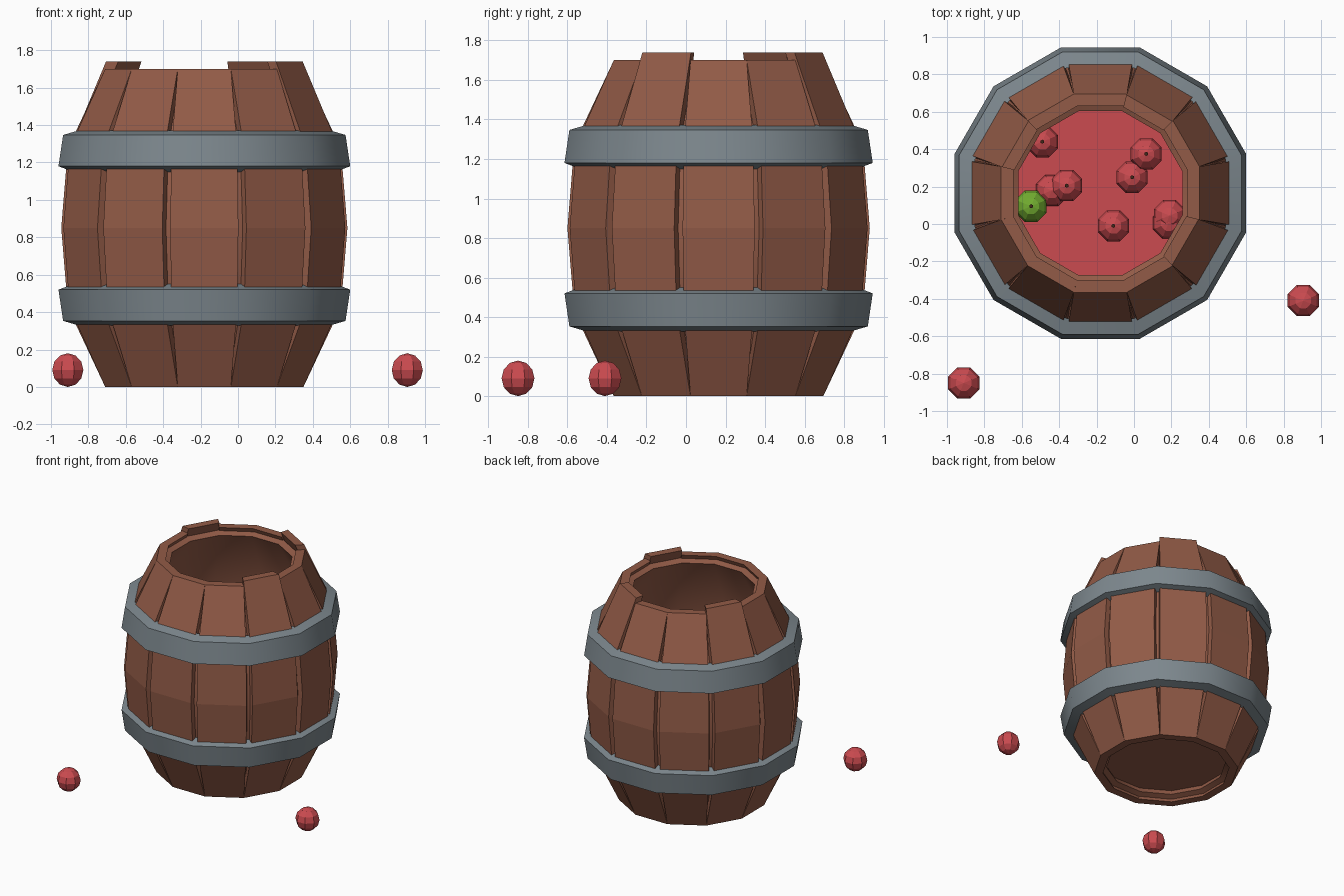
import bpy, bmesh, math
from mathutils import Matrix, Vector

if "Cube" in bpy.data.objects:
    bpy.data.objects.remove(bpy.data.objects["Cube"])

CX, CY = -0.18, 0.165          # barrel axis
N = 12
T15 = math.tan(math.pi / N)


def material(name, rgb):
    m = bpy.data.materials.new(name)
    m.diffuse_color = (*rgb, 1)
    m.use_nodes = True
    m.node_tree.nodes["Principled BSDF"].inputs["Base Color"].default_value = m.diffuse_color
    return m


WOOD = material("wood brown", (0.29, 0.105, 0.063))
METAL = material("hoop grey", (0.205, 0.245, 0.27))
RED = material("apple red", (0.60, 0.07, 0.08))
GREEN = material("apple green", (0.17, 0.42, 0.03))
STEM = material("stem dark brown", (0.05, 0.02, 0.01))


def finish(bm, name, mats, smooth=False):
    bmesh.ops.recalc_face_normals(bm, faces=bm.faces)
    me = bpy.data.meshes.new(name)
    bm.to_mesh(me)
    bm.free()
    for m in mats:
        me.materials.append(m)
    ob = bpy.data.objects.new(name, me)
    bpy.context.collection.objects.link(ob)
    if smooth:
        bpy.ops.object.select_all(action='DESELECT')
        ob.select_set(True)
        bpy.context.view_layer.objects.active = ob
        bpy.ops.object.shade_smooth_by_angle(angle=math.radians(32))
    return ob


def lathe(name, profile, mat):
    """Revolve a closed (apothem, z) section into a 12-sided ring."""
    bm = bmesh.new()
    rings = []
    for k in range(N):
        a = (2 * k + 1) * math.pi / N
        c = 1 / math.cos(math.pi / N)
        rings.append([bm.verts.new((CX + r * c * math.cos(a), CY + r * c * math.sin(a), z))
                      for r, z in profile])
    p = len(profile)
    for k in range(N):
        A, B = rings[k], rings[(k + 1) % N]
        for i in range(p):
            j = (i + 1) % p
            bm.faces.new((A[i], B[i], B[j], A[j]))
    return finish(bm, name, [mat], True)


def disc(name, r, z, thick, mat):
    bm = bmesh.new()
    R = r / math.cos(math.pi / N)
    bmesh.ops.create_cone(bm, cap_ends=True, segments=N, radius1=R, radius2=R, depth=thick,
                          matrix=Matrix.Translation((CX, CY, z)) @ Matrix.Rotation(math.pi / N, 4, 'Z'))
    return finish(bm, name, [mat])


# staves: bulged boards that touch at the ends and part in the middle
def stave(k, raised):
    top = 1.74 if raised else 1.70
    stations = [(0.0, 0.53, 0.142), (0.425, 0.73, 0.176), (0.85, 0.765, 0.182),
                (1.275, 0.73, 0.176), (top, 0.525 if raised else 0.53, 0.142)]
    bm = bmesh.new()
    rot = Matrix.Translation((CX, CY, 0)) @ Matrix.Rotation(k * math.tau / N, 4, 'Z')
    rings = []
    for z, r, h in stations:
        ri = r - 0.065
        hi = min(h, ri * T15)
        rings.append([bm.verts.new(rot @ Vector(v)) for v in
                      ((r, -h, z), (r, h, z), (ri, hi, z), (ri, -hi, z))])
    for A, B in zip(rings, rings[1:]):
        for i in range(4):
            j = (i + 1) % 4
            bm.faces.new((A[i], A[j], B[j], B[i]))
    bm.faces.new(rings[0])
    bm.faces.new(rings[-1])
    finish(bm, f"stave_{k + 1}", [WOOD])


for k in range(N):
    stave(k, k in (2, 5, 11))

# inner wall closing the gaps between the staves
lathe("barrel_lining", [(0.485, 0.03), (0.69, 0.425), (0.725, 0.85), (0.69, 1.275), (0.485, 1.67),
                        (0.438, 1.65), (0.64, 1.26), (0.67, 0.85), (0.64, 0.44), (0.438, 0.05)], WOOD)
disc("barrel_bottom", 0.49, 0.11, 0.03, WOOD)

# metal hoops, the lower one mirrored about mid height
hoop = [(0.78, 1.18), (0.755, 1.347), (0.67, 1.372), (0.70, 1.15)]
lathe("upper_hoop", hoop, METAL)
lathe("lower_hoop", [(r, 1.70 - z) for r, z in hoop], METAL)

# red filling
disc("apple_filling", 0.665, 1.0, 0.02, RED)


def apple(name, x, y, z, mat, stem=True):
    bm = bmesh.new()
    bmesh.ops.create_uvsphere(bm, u_segments=8, v_segments=6, radius=0.09,
                              matrix=Matrix.Translation((x, y, z)) @ Matrix.Rotation(math.pi / 8, 4, 'Z'))
    if stem:
        n = len(bm.faces)
        bmesh.ops.create_cone(bm, cap_ends=True, segments=6, radius1=0.008, radius2=0.011, depth=0.04,
                              matrix=Matrix.Translation((x, y, z + 0.1)))
        bm.faces.ensure_lookup_table()
        for f in bm.faces[n:]:
            f.material_index = 1
    finish(bm, name, [mat, STEM] if stem else [mat])


# apples in the barrel
inside = [(-0.49, 0.44, 0), (0.065, 0.375, 0.03), (-0.01, 0.25, 0), (-0.44, 0.18, -0.02),
          (-0.36, 0.205, 0.02), (-0.11, -0.01, 0), (0.19, 0.045, -0.01), (0.185, 0.005, -0.02)]
for i, (x, y, dz) in enumerate(inside):
    apple(f"barrel_apple_{i + 1}", x, y, 1.05 + dz, RED, i not in (3, 6, 7))
apple("green_apple", -0.55, 0.095, 1.07, GREEN)

# apples on the ground
apple("ground_apple_1", 0.905, -0.41, 0.09, RED, False)
apple("ground_apple_2", -0.91, -0.85, 0.09, RED, False)
